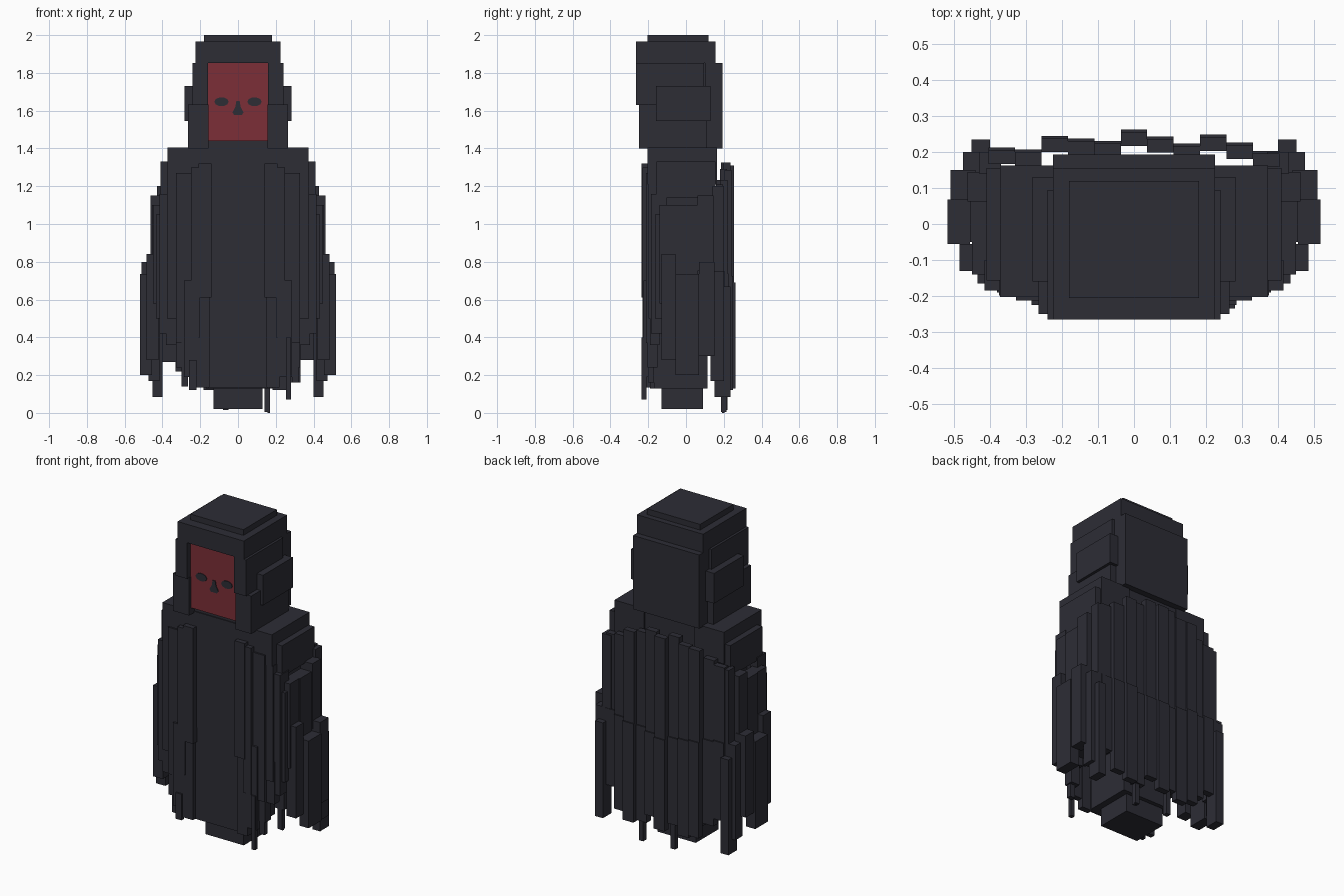
import bpy
import math

default = bpy.data.objects.get("Cube")
if default and default.type == 'MESH':
    bpy.data.objects.remove(default, do_unlink=True)


def make_material(name, colour):
    mat = bpy.data.materials.new(name)
    mat.use_nodes = True
    mat.diffuse_color = colour
    shader = next(n for n in mat.node_tree.nodes if n.type == 'BSDF_PRINCIPLED')
    shader.inputs["Base Color"].default_value = colour
    shader.inputs["Roughness"].default_value = 0.9
    return mat


cloth = make_material("dark_cloth", (0.026, 0.026, 0.036, 1))
mask_red = make_material("mask_red", (0.2, 0.028, 0.038, 1))


def add_mesh(name, verts, faces, mat):
    mesh = bpy.data.meshes.new(name)
    mesh.from_pydata(verts, [], faces)
    mesh.materials.append(mat)
    obj = bpy.data.objects.new(name, mesh)
    bpy.context.scene.collection.objects.link(obj)
    return obj


def box(name, x, y, z, mat=cloth):
    """Box from its (low, high) range on each axis."""
    verts = [(a, b, c) for a in x for b in y for c in z]
    faces = [(0, 1, 3, 2), (4, 6, 7, 5), (0, 4, 5, 1),
             (2, 3, 7, 6), (0, 2, 6, 4), (1, 5, 7, 3)]
    return add_mesh(name, verts, faces, mat)


def centred(name, half, y, z, mat=cloth):
    return box(name, (-half, half), y, z, mat)


def pair(name, x, y, z):
    """The same box on both sides of the body."""
    box("left_" + name, x, y, z)
    box("right_" + name, (-x[1], -x[0]), y, z)


def plate(name, outline, front, back, mat):
    """Thin upright plate from an x, z outline."""
    n = len(outline)
    verts = [(x, y, z) for y in (front, back) for x, z in outline]
    faces = [tuple(range(n)), tuple(reversed(range(n, n + n)))]
    faces += [(i, i + n, (i + 1) % n + n, (i + 1) % n) for i in range(n)]
    return add_mesh(name, verts, faces, mat)


# Hood and head
centred("hood_cap", .18, (-.205, .12), (1.95, 2))
centred("hood_crown", .225, (-.265, .155), (1.852, 1.965))
centred("hood_back", .225, (.1, .193), (1.4, 1.852))
centred("head_core", .2, (-.2, .11), (1.38, 1.86))
pair("hood_side", (.16, .24), (-.265, .095), (1.63, 1.853))
pair("hood_lower_side", (.157, .265), (-.25, .112), (1.4, 1.632))
pair("hood_ear_panel", (.2, .282), (-.16, .13), (1.545, 1.73))

# Face mask with eyes and nose
centred("face_mask", .162, (-.23, -.19), (1.44, 1.855), mask_red)
for side, label in ((1, "left"), (-1, "right")):
    angles = [math.tau * i / 10 for i in range(10)]
    eye = [(side * .087 + .038 * math.cos(a), 1.647 + .024 * math.sin(a)) for a in angles]
    plate(label + "_eye", eye, -.234, -.229, cloth)
nose = [(-.03, 1.59), (-.02, 1.577), (.02, 1.577), (.03, 1.59),
        (.014, 1.62), (.009, 1.65), (-.009, 1.65), (-.014, 1.62)]
plate("nose", nose, -.234, -.229, cloth)

# Body core and foot
centred("upper_robe", .19, (-.205, .155), (.7, 1.41))
centred("lower_robe", .17, (-.17, .115), (.13, .71))
centred("robe_front_skirt", .15, (-.2, -.16), (.135, .7))
centred("robe_hem", .16, (-.19, -.1), (.13, .32))
centred("foot", .13, (-.13, .09), (.02, .14))
centred("inner_cloak", .33, (-.15, .15), (.42, 1.25))

# Shoulders
pair("shoulder", (.17, .372), (-.203, .163), (1.21, 1.405))
pair("shoulder_edge", (.36, .41), (-.157, .155), (1.14, 1.33))

# Front cloak panels
pair("front_panel_inner", (.14, .21), (-.235, -.2), (.61, 1.32))
pair("front_panel_inner_low", (.15, .22), (-.222, -.185), (.135, .66))
pair("front_panel_second", (.2, .25), (-.23, -.18), (.4, 1.3))
pair("front_panel_second_low", (.21, .285), (-.225, -.19), (.19, .7))
pair("front_panel_third", (.245, .328), (-.213, -.15), (.37, 1.27))
pair("front_panel_third_low", (.27, .328), (-.205, -.15), (.24, .6))
pair("front_panel_fourth", (.32, .375), (-.198, -.12), (.5, 1.21))
pair("front_panel_fourth_low", (.325, .38), (-.19, -.14), (.36, .62))
pair("front_panel_outer", (.365, .415), (-.185, -.1), (.42, 1.16))
pair("front_panel_corner", (.38, .435), (-.165, -.08), (.5, 1.05))

# Side cloak panels, upper row then lower row
pair("side_panel_front", (.38, .45), (-.14, -.045), (.58, 1.1))
pair("side_panel_middle", (.38, .455), (-.05, .062), (.7, 1.1))
pair("side_panel_back", (.38, .462), (.062, .145), (.75, 1.15))
pair("side_panel_rear", (.37, .43), (.14, .2), (.65, 1.2))
pair("side_low_front", (.42, .485), (-.13, -.055), (.28, .84))
pair("side_low_middle", (.455, .518), (-.055, .068), (.2, .735))
pair("side_low_back", (.44, .51), (.068, .15), (.3, .8))
pair("side_low_rear", (.415, .475), (.13, .2), (.17, .75))
pair("rear_corner_strip", (.4, .452), (.15, .235), (.085, .67))

# Back cloak slats in two overlapping rows
outer_y = [.212, .207, .245, .238, .23, .262, .243, .224, .248, .226, .203]
hems = [.27, .22, .14, .12, .17, .13, .19, .13, .12, .16, .28]
width = .0735
for i, (y, hem) in enumerate(zip(outer_y, hems)):
    x = (i - 5.5) * width
    drop = abs(i - 5) / 5
    top = 1.33 - .12 * drop ** 2 - .02 * (i % 2)
    seam = .69 + .06 * drop
    box(f"back_slat_{i}", (x, x + width), (y - .045, y - .007), (seam - .04, top))
    box(f"back_low_slat_{i}", (x, x + width), (y - .04, y), (hem, seam))

# Ragged hanging threads at the hem
box("thread_back_left", (.14, .17), (.185, .215), (.005, .3))
box("thread_back_right", (-.08, -.05), (.19, .22), (.015, .3))
box("thread_front_left", (.255, .28), (-.235, -.21), (.07, .4))
box("thread_front_right", (-.26, -.22), (-.235, -.21), (.12, .28))
box("thread_side_left", (.285, .32), (-.2, -.17), (.16, .5))
box("thread_side_right", (-.3, -.265), (-.21, -.18), (.14, .45))
box("thread_tip", (.155, .17), (.19, .205), (0, .02))
